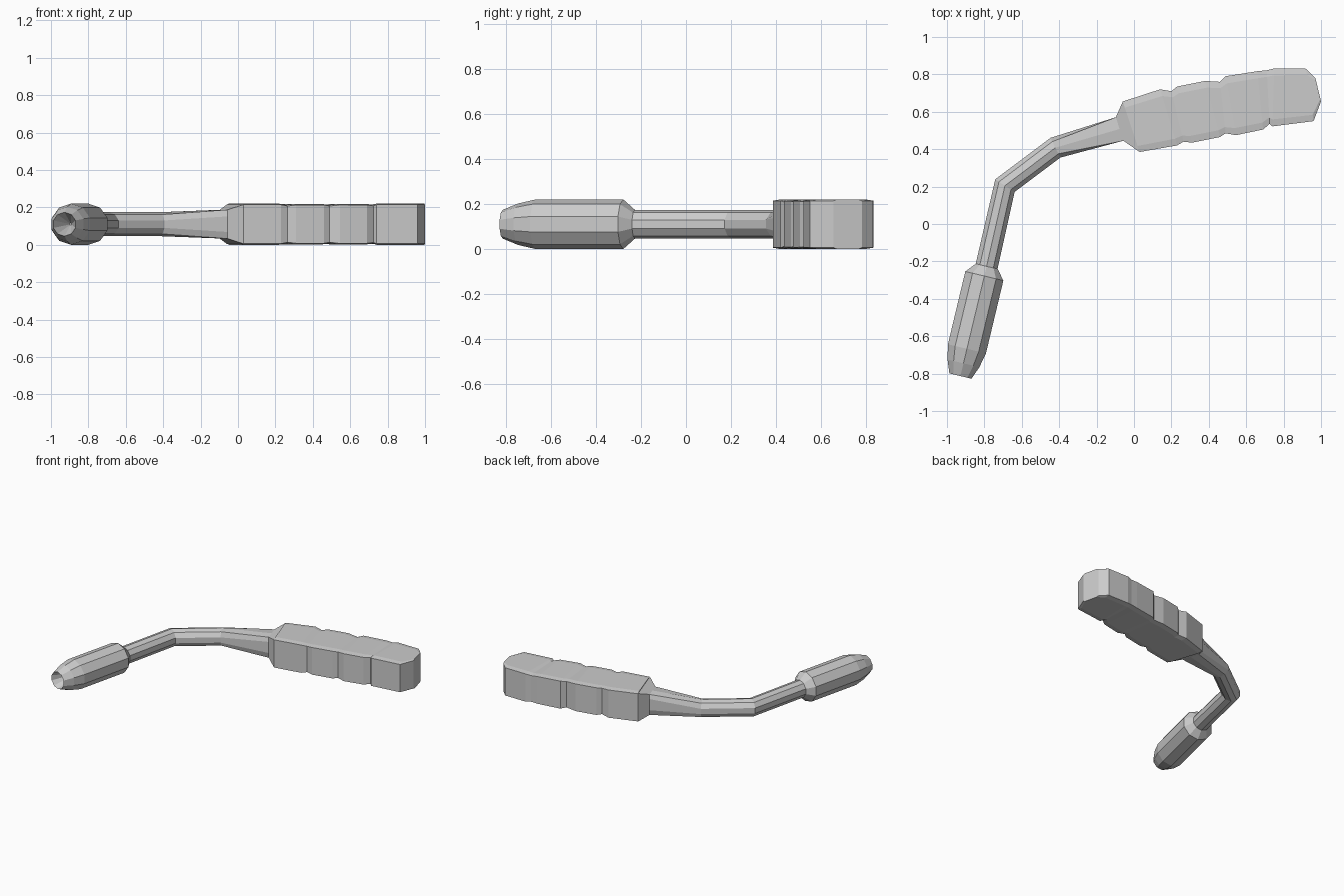
import bpy, bmesh
from math import sin, cos, pi
from mathutils import Vector

if "Cube" in bpy.data.objects:
    bpy.data.objects.remove(bpy.data.objects["Cube"])

ZC = 0.11
SIDES = 10


def loft(name, rings, cap_start=True, cap_end=True):
    """Skin a list of equal-length closed rings with flat quads."""
    bm = bmesh.new()
    rows = [[bm.verts.new(p) for p in r] for r in rings]
    n = len(rows[0])
    for a, b in zip(rows, rows[1:]):
        for i in range(n):
            j = (i + 1) % n
            bm.faces.new((a[i], a[j], b[j], b[i]))
    if cap_start:
        bm.faces.new(rows[0])
    if cap_end:
        bm.faces.new(rows[-1])
    bmesh.ops.recalc_face_normals(bm, faces=bm.faces)
    me = bpy.data.meshes.new(name)
    bm.to_mesh(me)
    bm.free()
    ob = bpy.data.objects.new(name, me)
    bpy.context.collection.objects.link(ob)
    return ob


def ring(c, side, half_w, half_h, square=False):
    """Ten-sided section around c; square pushes it out to a rectangle."""
    pts = []
    for i in range(SIDES):
        a = pi / 2 + 2 * pi * i / SIDES
        u, v = cos(a), sin(a)
        if square:
            u, v = (max(-1, min(1, k * 1.75)) for k in (u, v))
        pts.append(Vector((c[0], c[1], ZC)) + side * (u * half_w) + Vector((0, 0, v * half_h)))
    return pts


def perp(d):
    d = d.normalized()
    return Vector((d.y, -d.x, 0))


# Tip sleeve with a conical recess in its end
tip, collar = Vector((-0.928, -0.813)), Vector((-0.787, -0.223))
axis = (collar - tip).normalized()
profile = [(0.14, 0.006), (0.0, 0.064), (0.07, 0.092), (0.15, 0.11), (0.55, 0.11), (0.605, 0.062)]
loft("tip_sleeve", [ring(tip + axis * t, perp(axis), r, r) for t, r in profile])

# Bent shaft: round and mitred, turning rectangular, then flaring to the grip
path = [Vector(p) for p in ((-0.79, -0.235), (-0.69, 0.205), (-0.42, 0.408), (-0.077, 0.508), (-0.015, 0.52))]
d = [(b - a).normalized() for a, b in zip(path, path[1:])]
rings = [ring(path[0], perp(d[0]), 0.063, 0.064)]
for i in (1, 2):
    m = perp(d[i - 1] + d[i])
    rings.append(ring(path[i], m, 0.061 / m.dot(perp(d[i])), 0.064))
rings.append(ring(path[3], perp(Vector((0.125, 0.04))), 0.066, 0.077, True))
rings.append(ring(path[4], perp(Vector((0.27, 0.09))), 0.142, 0.105, True))
loft("bent_shaft", rings)

# Flat grip: stations (upper x, y, lower x, y, half height) with shallow grooves
stations = [
    (-0.06, 0.655, 0.03, 0.385, 0.11),
    (0.14, 0.72, 0.23, 0.42, 0.11),
    (0.20, 0.71, 0.265, 0.44, 0.103),
    (0.23, 0.735, 0.31, 0.435, 0.108),
    (0.38, 0.765, 0.46, 0.465, 0.108),
    (0.46, 0.76, 0.49, 0.485, 0.103),
    (0.49, 0.79, 0.545, 0.475, 0.109),
    (0.66, 0.817, 0.69, 0.505, 0.108),
    (0.71, 0.822, 0.725, 0.535, 0.104),
    (0.75, 0.832, 0.74, 0.522, 0.11),
    (0.92, 0.83, 0.96, 0.55, 0.11),
    (0.97, 0.78, 1.0, 0.655, 0.11),
]
rings = []
for ux, uy, lx, ly, h in stations:
    up, lo = Vector((ux, uy, ZC)), Vector((lx, ly, ZC))
    half = [(0, h - 0.006), (0.12, h), (0.88, h), (1, h - 0.006)]
    section = half + [(t, -z) for t, z in reversed(half)]
    rings.append([up.lerp(lo, t) + Vector((0, 0, z)) for t, z in section])
loft("grip", rings)
